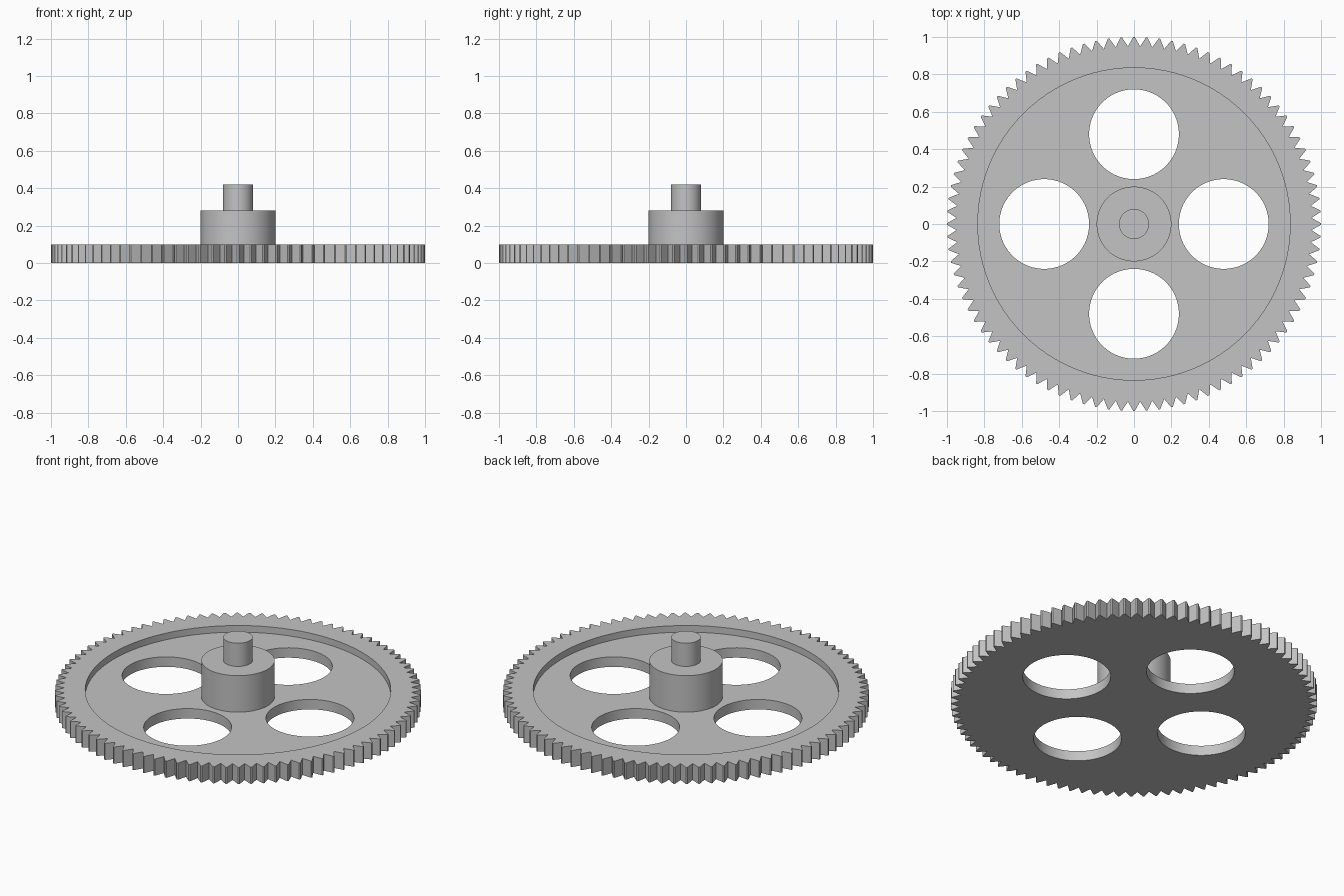
import bpy, bmesh, math

TEETH = 92
ROOT, TIP = 0.95, 1.0
THICK, FLOOR = 0.1, 0.06

cube = bpy.data.objects.get("Cube")
if cube:
    bpy.data.objects.remove(cube, do_unlink=True)

# Single grey finish
grey = bpy.data.materials.new("plain_grey")
grey.use_nodes = True
colour = (0.55, 0.55, 0.55, 1)
grey.diffuse_color = colour
grey.node_tree.nodes["Principled BSDF"].inputs["Base Color"].default_value = colour


def activate(obj):
    bpy.ops.object.select_all(action="DESELECT")
    obj.select_set(True)
    bpy.context.view_layer.objects.active = obj


def smooth(obj, angle):
    activate(obj)
    bpy.ops.object.shade_smooth_by_angle(angle=math.radians(angle))


def cylinder(name, radius, bottom, top, x=0, y=0):
    bpy.ops.mesh.primitive_cylinder_add(
        vertices=96, radius=radius, depth=top - bottom,
        location=(x, y, (bottom + top) / 2))
    obj = bpy.context.object
    obj.name = name
    obj.data.materials.append(grey)
    return obj


def cut(target, cutter):
    activate(target)
    mod = target.modifiers.new("cut", "BOOLEAN")
    mod.operation = "DIFFERENCE"
    mod.solver = "EXACT"
    mod.object = cutter
    bpy.ops.object.modifier_apply(modifier=mod.name)
    bpy.data.objects.remove(cutter, do_unlink=True)


# Toothed disc: one pointed tooth repeated around, then extruded
bm = bmesh.new()
pitch = math.tau / TEETH
outline = []
for i in range(TEETH):
    for offset, radius in ((-0.5, ROOT), (-0.06, TIP), (0.06, TIP)):
        a = (i + offset) * pitch
        outline.append(bm.verts.new((radius * math.cos(a), radius * math.sin(a), 0)))
base = bm.faces.new(outline)
ext = bmesh.ops.extrude_face_region(bm, geom=[base], use_keep_orig=True)
top_verts = [g for g in ext["geom"] if isinstance(g, bmesh.types.BMVert)]
bmesh.ops.translate(bm, verts=top_verts, vec=(0, 0, THICK))
bmesh.ops.recalc_face_normals(bm, faces=bm.faces[:])
mesh = bpy.data.meshes.new("gear_wheel")
bm.to_mesh(mesh)
bm.free()
mesh.materials.append(grey)
gear = bpy.data.objects.new("gear_wheel", mesh)
bpy.context.collection.objects.link(gear)

# Shallow recess in the top, and four lightening holes
cut(gear, cylinder("recess_cutter", 0.835, FLOOR, 0.3))
for i in range(4):
    a = i * math.pi / 2
    cut(gear, cylinder("hole_cutter", 0.24, -0.2, 0.3,
                       0.48 * math.cos(a), 0.48 * math.sin(a)))
smooth(gear, 20)

# Hub and shaft
smooth(cylinder("hub", 0.2, 0.03, 0.28), 30)
smooth(cylinder("shaft", 0.08, 0.2, 0.42), 30)
